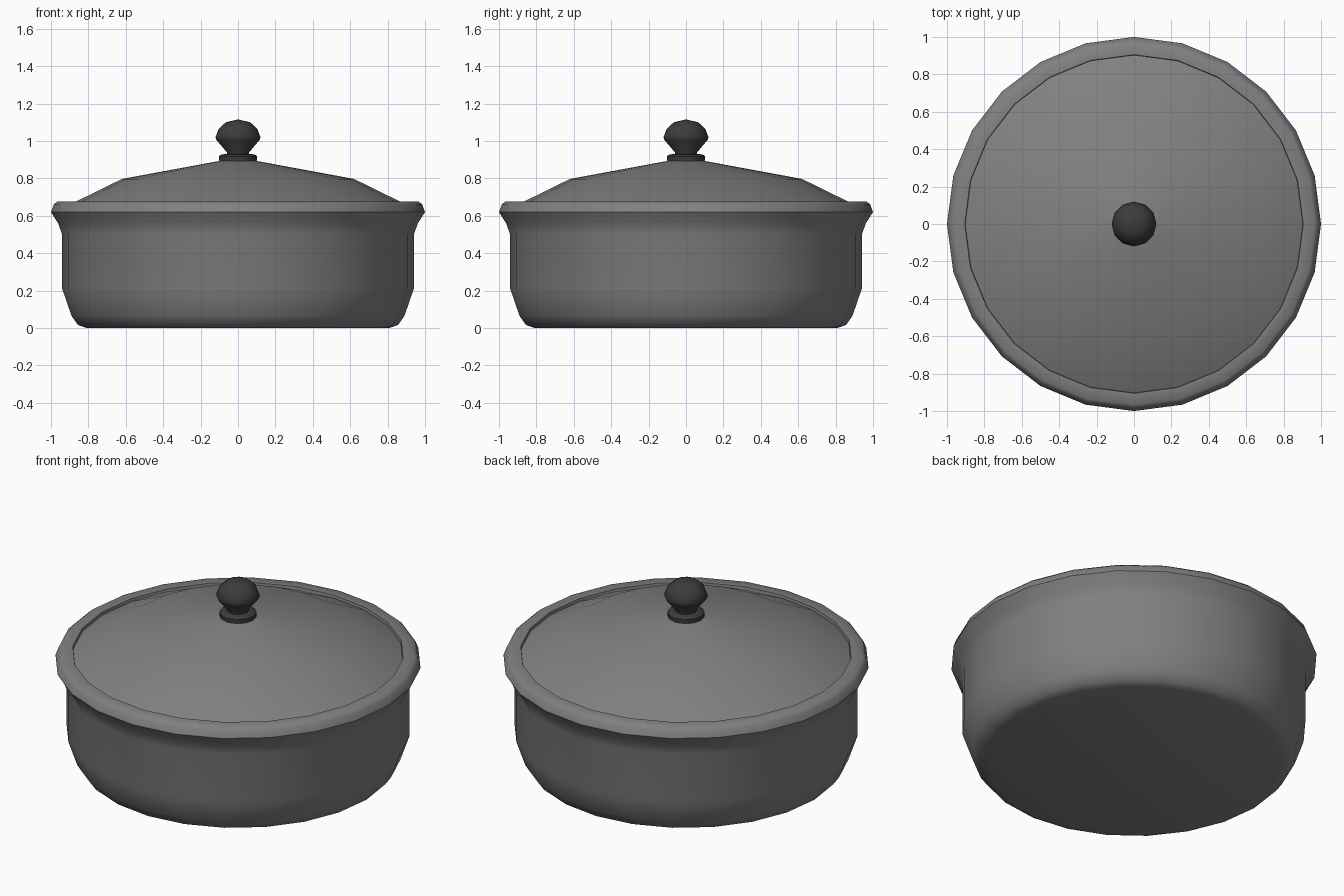
import bpy, bmesh, math

if "Cube" in bpy.data.objects:
    bpy.data.objects.remove(bpy.data.objects["Cube"])


def material(name, grey):
    mat = bpy.data.materials.new(name)
    mat.diffuse_color = (grey, grey, grey, 1)
    mat.use_nodes = True
    mat.node_tree.nodes["Principled BSDF"].inputs["Base Color"].default_value = mat.diffuse_color
    return mat


def lathe(name, profile, sides, mat, angle):
    """Spin a (radius, height) profile around z; radius 0 closes to a pole."""
    bm = bmesh.new()
    rings = []
    for r, z in profile:
        n = sides if r > 0 else 1
        rings.append([bm.verts.new((r * math.cos(2 * math.pi * i / sides),
                                    r * math.sin(2 * math.pi * i / sides), z))
                      for i in range(n)])
    for a, b in zip(rings, rings[1:]):
        for i in range(sides):
            j = (i + 1) % sides
            quad = [a[i % len(a)], a[j % len(a)], b[j % len(b)], b[i % len(b)]]
            bm.faces.new(list(dict.fromkeys(quad)))
    bmesh.ops.recalc_face_normals(bm, faces=bm.faces)
    mesh = bpy.data.meshes.new(name)
    bm.to_mesh(mesh)
    bm.free()
    mesh.materials.append(mat)
    obj = bpy.data.objects.new(name, mesh)
    bpy.context.collection.objects.link(obj)
    bpy.ops.object.select_all(action='DESELECT')
    obj.select_set(True)
    bpy.context.view_layer.objects.active = obj
    bpy.ops.object.shade_smooth_by_angle(angle=math.radians(angle))
    return obj


metal = material("grey_metal", 0.22)
dark = material("dark_handle", 0.045)

# Hollow pot: base, flared wall, rolled rim, inner wall and floor
lathe("pot_body", [
    (0, 0), (0.81, 0), (0.855, 0.015), (0.89, 0.065), (0.94, 0.21),
    (0.94, 0.50), (0.962, 0.56), (1.0, 0.62), (0.985, 0.66), (0.968, 0.675),
    (0.905, 0.675), (0.895, 0.60), (0.88, 0.50), (0.88, 0.22), (0.81, 0.05),
    (0, 0.05)], 24, metal, 50)

# Thin domed lid resting inside the rim
lathe("lid", [
    (0, 0.905), (0.10, 0.893), (0.62, 0.797), (0.905, 0.657),
    (0.90, 0.64), (0.62, 0.775), (0.10, 0.873), (0, 0.885)], 24, metal, 40)

# Knob with foot disc, narrow neck and rounded top
lathe("lid_knob", [
    (0, 0.89), (0.10, 0.892), (0.102, 0.918), (0.09, 0.928), (0.06, 0.93),
    (0.06, 0.94), (0.115, 1.005), (0.12, 1.02), (0.103, 1.065), (0.065, 1.10),
    (0, 1.115)], 12, dark, 50)
